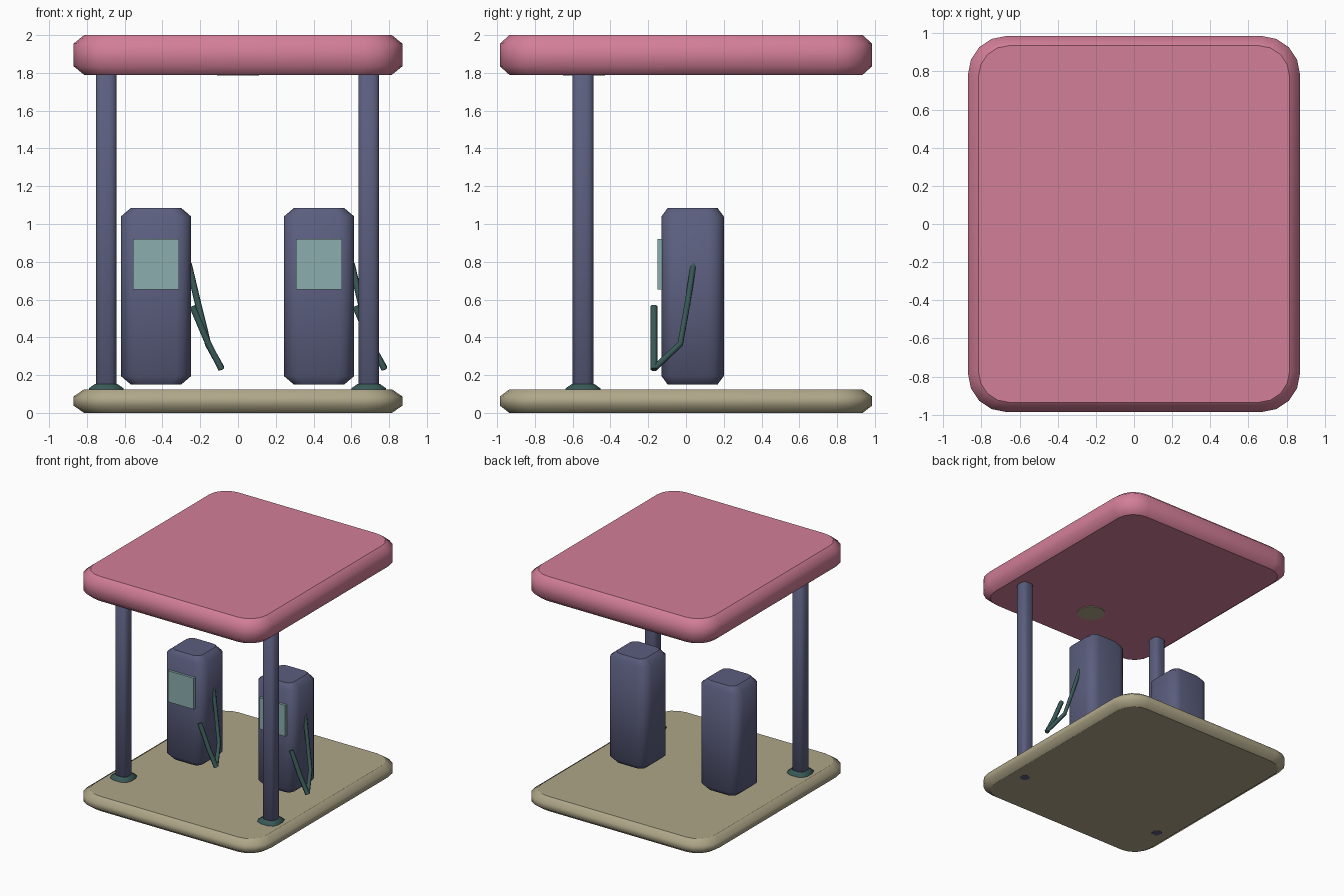
import bpy
import bmesh
from math import pi, cos, sin
from mathutils import Vector

cube = bpy.data.objects.get("Cube")
if cube:
    bpy.data.objects.remove(cube, do_unlink=True)


def material(name, r, g, b):
    mat = bpy.data.materials.new(name)
    mat.use_nodes = True
    mat.diffuse_color = (r, g, b, 1)
    mat.node_tree.nodes["Principled BSDF"].inputs["Base Color"].default_value = (r, g, b, 1)
    return mat


PINK = material("pink", 0.65, 0.21, 0.315)
BEIGE = material("beige", 0.43, 0.385, 0.25)
BLUE = material("slate blue", 0.105, 0.112, 0.21)
GLASS = material("pale teal", 0.26, 0.42, 0.425)
TEAL = material("dark teal", 0.04, 0.1, 0.095)


def add_object(name, bm, mat):
    bmesh.ops.recalc_face_normals(bm, faces=bm.faces)
    mesh = bpy.data.meshes.new(name)
    bm.to_mesh(mesh)
    bm.free()
    mesh.materials.append(mat)
    obj = bpy.data.objects.new(name, mesh)
    bpy.context.collection.objects.link(obj)
    return obj


def outline(half_x, half_y, radius, steps):
    """Rounded rectangle, counter-clockwise."""
    points = []
    for corner, (sx, sy) in enumerate([(1, 1), (-1, 1), (-1, -1), (1, -1)]):
        for i in range(steps + 1):
            a = (corner + i / steps) * pi / 2
            points.append((sx * (half_x - radius) + radius * cos(a),
                           sy * (half_y - radius) + radius * sin(a)))
    return points


def slab(name, mat, low, high, radius, inset_x, inset_y, rise, steps=4, bottom=True):
    """Rounded block with chamfered top and bottom rims and flat caps."""
    low, high = Vector(low), Vector(high)
    mid, half = (low + high) / 2, (high - low) / 2
    inner_radius = radius - min(inset_x, inset_y) * 0.8
    levels = [(low.z, bottom), (low.z + (rise if bottom else 0), False),
              (high.z - rise, False), (high.z, True)]
    if not bottom:
        levels.pop(1)
    bm = bmesh.new()
    rings = []
    for z, inset in levels:
        if inset:
            pts = outline(half.x - inset_x, half.y - inset_y, inner_radius, steps)
        else:
            pts = outline(half.x, half.y, radius, steps)
        rings.append([bm.verts.new((mid.x + x, mid.y + y, z)) for x, y in pts])
    count = len(rings[0])
    for a, b in zip(rings, rings[1:]):
        for i in range(count):
            j = (i + 1) % count
            bm.faces.new((a[i], a[j], b[j], b[i])).smooth = True
    bm.faces.new(rings[0][::-1])
    bm.faces.new(rings[-1])
    return add_object(name, bm, mat)


def tube(name, mat, points, radius):
    """Round hose along a path."""
    curve = bpy.data.curves.new(name, "CURVE")
    curve.dimensions = "3D"
    curve.bevel_depth = radius
    curve.bevel_resolution = 1
    curve.use_fill_caps = True
    spline = curve.splines.new("POLY")
    spline.points.add(len(points) - 1)
    for p, co in zip(spline.points, points):
        p.co = (*co, 1)
    temp = bpy.data.objects.new(name, curve)
    bpy.context.collection.objects.link(temp)
    mesh = bpy.data.meshes.new_from_object(
        temp.evaluated_get(bpy.context.evaluated_depsgraph_get()))
    bpy.data.objects.remove(temp, do_unlink=True)
    obj = bpy.data.objects.new(name, mesh)
    bpy.context.collection.objects.link(obj)
    mesh.materials.clear()
    mesh.materials.append(mat)
    for face in mesh.polygons:
        face.use_smooth = len(face.vertices) == 4
    return obj


# Ground slab and canopy
slab("ground_slab", BEIGE, (-0.87, -0.985, 0), (0.87, 0.985, 0.125),
     0.2, 0.055, 0.05, 0.038)
slab("canopy", PINK, (-0.87, -0.985, 1.79), (0.87, 0.985, 2),
     0.2, 0.055, 0.05, 0.045)

# Round lamp under the canopy
bm = bmesh.new()
bmesh.ops.create_cone(bm, cap_ends=True, segments=24, radius1=0.11, radius2=0.11, depth=0.008)
bmesh.ops.translate(bm, verts=bm.verts, vec=(0, -0.54, 1.789))
add_object("canopy_lamp", bm, BEIGE)

# Posts with their foot plates
for side, x in (("right", -0.698), ("left", 0.692)):
    slab(side + "_post", BLUE, (x - 0.055, -0.6, -0.001), (x + 0.055, -0.49, 1.85),
         0.035, 0.02, 0.02, 0.02, steps=3)
    slab(side + "_post_foot", TEAL, (x - 0.092, -0.637, 0.12), (x + 0.092, -0.453, 0.154),
         0.06, 0.034, 0.034, 0.024, steps=2, bottom=False)

# Pumps: body, screen, hose and nozzle
for side, x in (("right", -0.434), ("left", 0.429)):
    slab(side + "_pump_body", BLUE, (x - 0.186, -0.13, 0.15), (x + 0.186, 0.2, 1.085),
         0.08, 0.053, 0.033, 0.045)
    bm = bmesh.new()
    bmesh.ops.create_cube(bm, size=1)
    bmesh.ops.scale(bm, verts=bm.verts, vec=(0.244, 0.03, 0.266))
    bmesh.ops.translate(bm, verts=bm.verts, vec=(x - 0.001, -0.135, 0.787))
    add_object(side + "_pump_screen", bm, GLASS)
    tube(side + "_pump_hose", TEAL,
         [(x + 0.172, 0.04, 0.79), (x + 0.222, 0.008, 0.58), (x + 0.275, -0.03, 0.365),
          (x + 0.345, -0.165, 0.238)], 0.017)
    tube(side + "_pump_nozzle", TEAL,
         [(x + 0.347, -0.17, 0.23), (x + 0.275, -0.17, 0.37), (x + 0.192, -0.17, 0.565)], 0.019)
